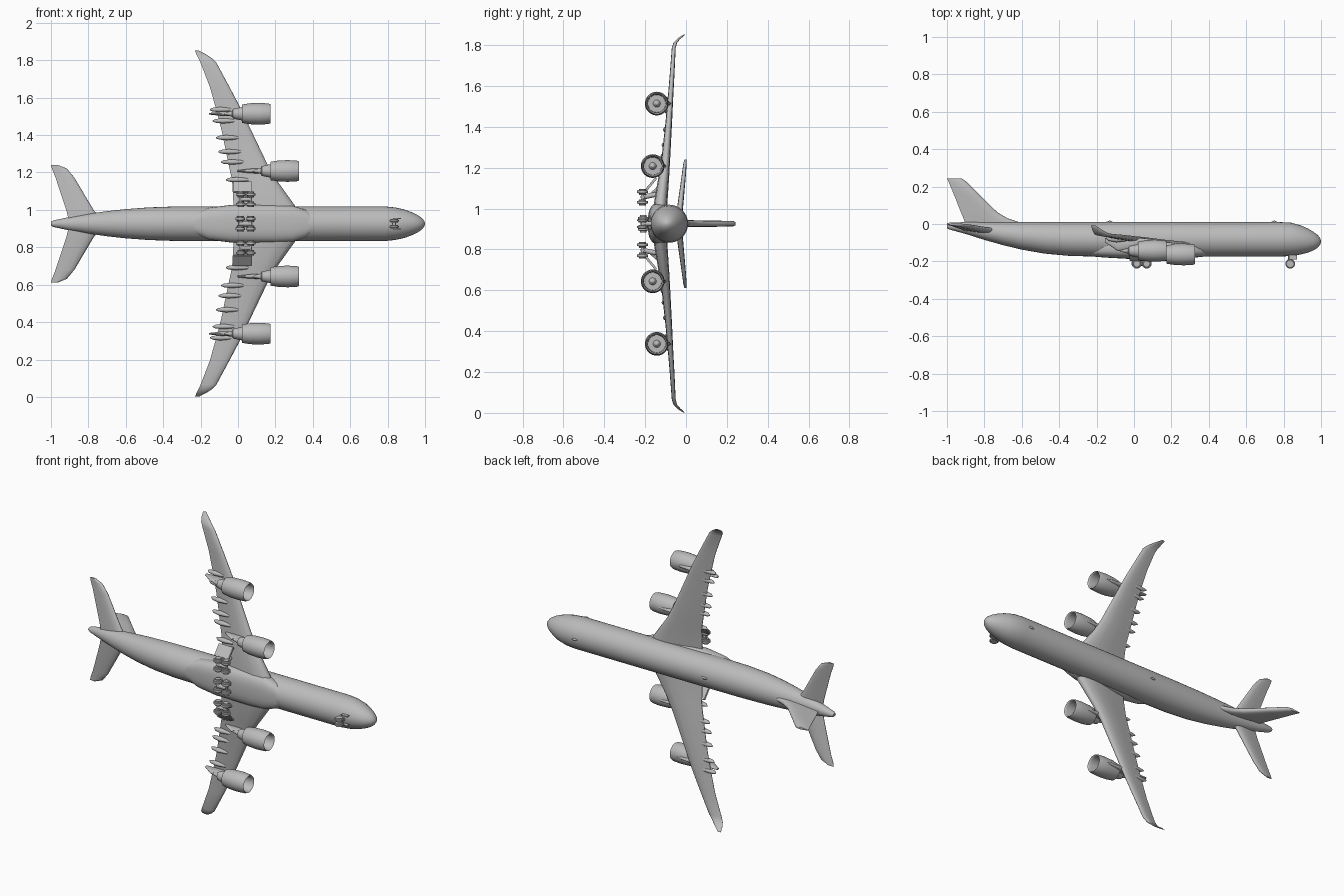
import bpy, bmesh, math
from mathutils import Matrix, Vector

if "Cube" in bpy.data.objects:
    bpy.data.objects.remove(bpy.data.objects["Cube"])

Z0 = 0.926  # height of the centreline; nose points to +x, belly to -y
N = 32

grey = bpy.data.materials.new("light grey")
grey.diffuse_color = (0.5, 0.5, 0.5, 1)
grey.use_nodes = True
grey.node_tree.nodes["Principled BSDF"].inputs["Base Color"].default_value = grey.diffuse_color


def finish(name, bm, angle=40):
    bmesh.ops.recalc_face_normals(bm, faces=bm.faces)
    me = bpy.data.meshes.new(name)
    bm.to_mesh(me)
    bm.free()
    me.materials.append(grey)
    me.polygons.foreach_set("use_smooth", [True] * len(me.polygons))
    me.set_sharp_from_angle(angle=math.radians(angle))
    ob = bpy.data.objects.new(name, me)
    bpy.context.collection.objects.link(ob)
    return ob


def loft(name, rings, angle=40):
    """Skin a row of equal closed rings and cap both ends."""
    bm = bmesh.new()
    rows = [[bm.verts.new(p) for p in r] for r in rings]
    n = len(rows[0])
    for a, b in zip(rows, rows[1:]):
        for i in range(n):
            j = (i + 1) % n
            bm.faces.new((a[i], a[j], b[j], b[i]))
    bm.faces.new(rows[0])
    bm.faces.new(rows[-1])
    return finish(name, bm, angle)


def body(name, stations, zc=0.0, power=1.0):
    """Loft along x from (x, bottom y, top y, half width)."""
    rings = []
    for x, lo, hi, w in stations:
        ring = []
        for i in range(N):
            t = 2 * math.pi * i / N
            c, s = math.cos(t), math.sin(t)
            c = math.copysign(abs(c) ** power, c)
            s = math.copysign(abs(s) ** power, s)
            ring.append((x, (lo + hi) / 2 + s * (hi - lo) / 2, Z0 + zc + w * c))
        rings.append(ring)
    return loft(name, rings)


# chord fraction and half thickness of the wing section
FOIL = [(0, 0), (.02, .45), (.1, .85), (.3, 1), (.6, .7), (.85, .3), (1, .08)]
FOIL += [(f, -t) for f, t in reversed(FOIL[1:])]


def panel(name, stations, side=1, upright=False):
    """Loft from (span, leading x, trailing x, offset, thickness)."""
    rings = []
    for span, le, te, off, th in stations:
        pts = [(le + (te - le) * f, off + t * th / 2) for f, t in FOIL]
        rings.append([(x, span, Z0 + o) if upright else (x, o, Z0 + side * span)
                      for x, o in pts])
    return loft(name, rings, 50)


def spin(name, profile, x0, y0, z0):
    """Revolve (x, radius) points around an axis parallel to x."""
    bm = bmesh.new()
    vs = [bm.verts.new((x0 + x, y0 + r, z0)) for x, r in profile]
    es = [bm.edges.new(p) for p in zip(vs, vs[1:])]
    bmesh.ops.spin(bm, geom=vs + es, cent=(x0, y0, z0), axis=(1, 0, 0),
                   angle=2 * math.pi, steps=N)
    bmesh.ops.remove_doubles(bm, verts=bm.verts, dist=1e-5)
    return finish(name, bm)


def box(name, centre, size, tilt=0):
    bm = bmesh.new()
    m = Matrix.Translation(centre) @ Matrix.Rotation(tilt, 4, 'X') @ Matrix.Diagonal((*size, 1))
    bmesh.ops.create_cube(bm, size=1, matrix=m)
    bmesh.ops.bevel(bm, geom=bm.edges[:], offset=min(size) * .25, segments=2, affect='EDGES')
    return finish(name, bm)


def rod(name, a, b, r, rim=0.0):
    a, b = Vector(a), Vector(b)
    bm = bmesh.new()
    m = Matrix.Translation((a + b) / 2) @ (b - a).to_track_quat('Z', 'Y').to_matrix().to_4x4()
    bmesh.ops.create_cone(bm, cap_ends=True, segments=20, radius1=r, radius2=r,
                          depth=(b - a).length, matrix=m)
    if rim:
        caps = [e for e in bm.edges if any(len(f.verts) > 4 for f in e.link_faces)]
        bmesh.ops.bevel(bm, geom=caps, offset=rim, segments=3, affect='EDGES')
    return finish(name, bm)


def wheel(x, y, z, r, w):
    rod("wheel", (x, y, z - w / 2), (x, y, z + w / 2), r, w * .3)


# Fuselage with blunt nose and upswept tail
body("fuselage", [
    (-1, -.022, .004, .010), (-.985, -.03, .008, .018), (-.9, -.053, .01, .036),
    (-.8, -.085, .01, .053), (-.7, -.113, .01, .067), (-.6, -.137, .01, .078),
    (-.48, -.158, .01, .087), (-.34, -.171, .01, .092), (-.2, -.174, .01, .093),
    (.78, -.174, .01, .093), (.84, -.171, .007, .087), (.89, -.163, -.007, .076),
    (.93, -.153, -.024, .061), (.96, -.141, -.042, .047), (.983, -.126, -.06, .031),
    (.995, -.111, -.076, .016), (1, -.097, -.089, .004)])

# Belly fairing between the wings
body("belly_fairing", [
    (-.24, -.172, -.09, .05), (-.16, -.179, -.08, .085), (-.04, -.186, -.075, .1),
    (.2, -.187, -.07, .102), (.29, -.183, -.075, .097), (.36, -.176, -.09, .075),
    (.4, -.17, -.1, .045)], power=.75)

# Tail fin
panel("tail_fin", [
    (-.04, -.56, -.89, 0, .036), (.012, -.62, -.905, 0, .034), (.03, -.675, -.912, 0, .034),
    (.062, -.73, -.925, 0, .033), (.15, -.82, -.96, 0, .03), (.232, -.903, -.994, 0, .026),
    (.243, -.922, -1, 0, .014)], upright=True)

# Small aerials on the roof
for x in (-.13, .75):
    body("aerial", [(x - .025, 0, .008, .004), (x, 0, .019, .007), (x + .025, 0, .008, .004)])

COWL = [(-.04, 0), (-.052, .010), (-.065, .018), (-.065, .043), (-.012, .045), (-.002, .048),
        (0, .051), (-.012, .055), (-.06, .058), (-.11, .056), (-.153, .049), (-.153, .036),
        (-.2, .026), (-.205, .016), (-.25, .003), (-.25, 0)]

for s in (1, -1):
    # Swept wing with a bent-up tip
    panel("wing", [
        (0, .345, -.02, -.128, .07), (.1, .302, -.024, -.124, .066),
        (.235, .205, -.032, -.108, .052), (.316, .158, -.05, -.099, .043),
        (.5, .07, -.088, -.084, .032), (.63, .008, -.122, -.075, .026),
        (.73, -.045, -.15, -.068, .023), (.86, -.115, -.2, -.06, .019),
        (.885, -.14, -.212, -.053, .018), (.905, -.17, -.222, -.035, .016),
        (.92, -.2, -.228, -.015, .012), (.925, -.208, -.23, -.008, .008)], s)
    # Tailplane
    panel("tailplane", [
        (0, -.71, -.9, -.036, .034), (.07, -.77, -.917, -.03, .03),
        (.245, -.874, -.975, -.01, .02), (.295, -.915, -.995, -.005, .016),
        (.315, -.965, -1, -.003, .01)], s)
    # Engines on pylons
    for x, y, span, wy in ((.327, -.163, .282, -.1), (.174, -.143, .588, -.076)):
        spin("engine", COWL, x, y, Z0 + s * span)
        body("pylon", [(x - .33, wy - .02, wy, .004), (x - .26, y - .002, wy, .012),
                       (x - .17, y + .01, wy + .004, .013),
                       (x - .08, y + .045, wy - .005, .009),
                       (x - .05, y + .05, y + .058, .003)], s * span)
    # Flap track fairings under the trailing edge
    for span, x, y in ((.235, -.04, -.125), (.33, -.065, -.112), (.385, -.08, -.107),
                       (.46, -.092, -.1), (.55, -.11, -.092), (.61, -.125, -.086)):
        body("flap_fairing", [(x - .025, y + .008, y + .016, .003), (x - .01, y - .004, y + .018, .01),
                              (x + .03, y - .012, y + .02, .014), (x + .08, y - .006, y + .018, .01),
                              (x + .12, y + .006, y + .016, .003)], s * span)
    # Main gear bogie with four wheels, strut and door
    zc = Z0 + s * .13
    for x in (.015, .068):
        for dz in (-.026, .026):
            wheel(x, -.213, zc + dz, .026, .03)
        rod("axle", (x, -.213, zc - .03), (x, -.213, zc + .03), .008)
    rod("bogie_beam", (.01, -.213, zc), (.073, -.213, zc), .01)
    rod("main_strut", (.04, -.213, zc), (.04, -.11, zc + s * .02), .012)
    rod("side_brace", (.04, -.19, zc), (.02, -.115, zc + s * .065), .006)
    box("main_gear_door", (.025, -.17, Z0 + s * .195), (.1, .075, .012), s * math.radians(50))
    # Paired wheels of the centre and nose gear
    for x in (.012, .068):
        wheel(x, -.21, Z0 + s * .026, .026, .032)
    wheel(.835, -.213, Z0 + s * .016, .026, .02)

# Centre gear and nose gear struts
for x in (.012, .068):
    rod("axle", (x, -.21, Z0 - .03), (x, -.21, Z0 + .03), .008)
rod("centre_beam", (.01, -.21, Z0), (.07, -.21, Z0), .014)
rod("centre_strut", (.04, -.21, Z0), (.04, -.15, Z0), .014)
rod("nose_axle", (.835, -.213, Z0 - .02), (.835, -.213, Z0 + .02), .008)
rod("nose_strut", (.835, -.213, Z0), (.835, -.15, Z0), .011)
for s in (1, -1):
    box("nose_gear_door", (.85, -.178, Z0 + s * .028), (.045, .022, .006))
